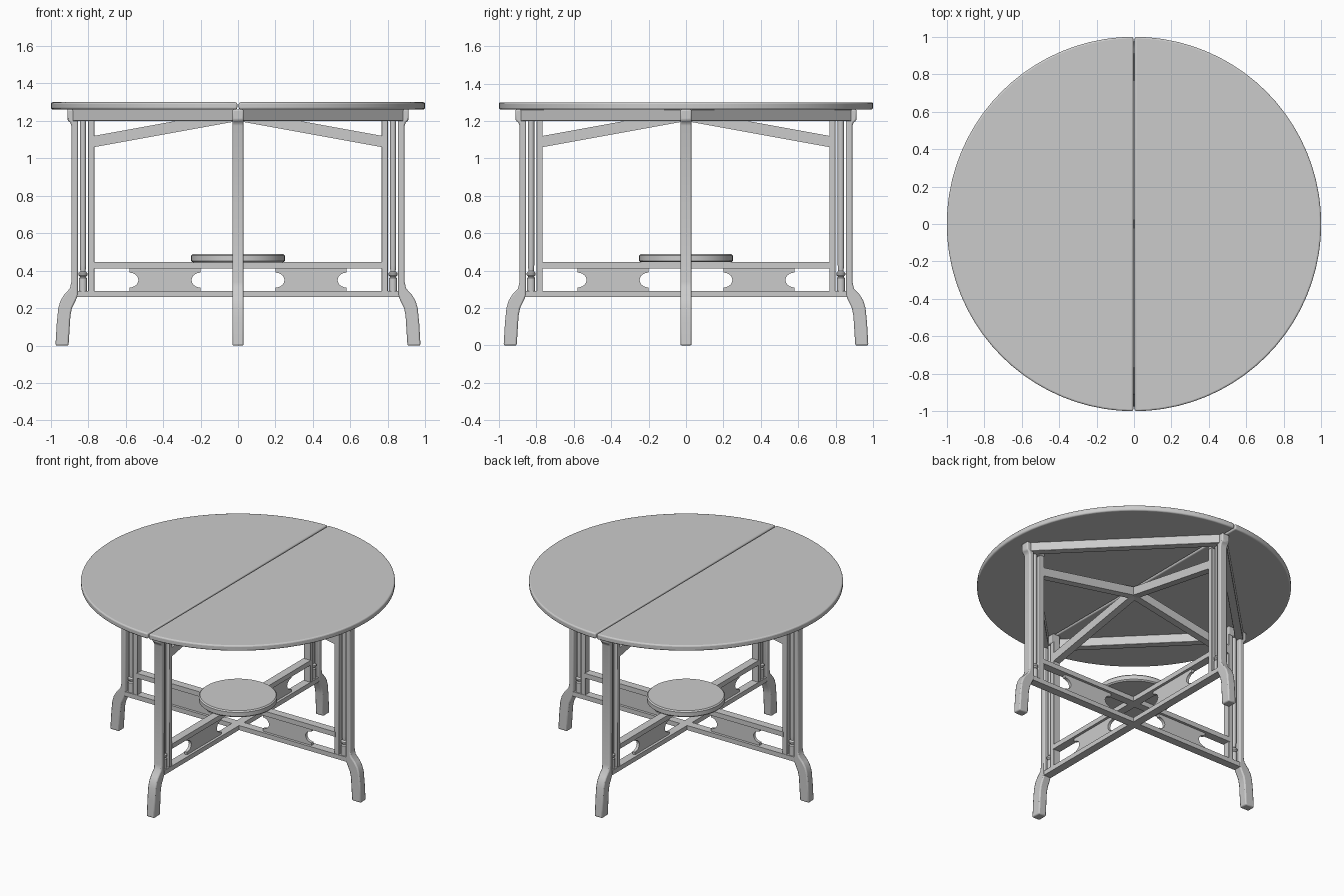
import bpy
import bmesh
from math import pi, cos, sin, radians
from mathutils import Matrix, Vector

if "Cube" in bpy.data.objects:
    bpy.data.objects.remove(bpy.data.objects["Cube"], do_unlink=True)

GREY = (0.6, 0.6, 0.6, 1.0)
grey = bpy.data.materials.new("plain grey")
grey.use_nodes = True
grey.diffuse_color = GREY
grey.node_tree.nodes["Principled BSDF"].inputs["Base Color"].default_value = GREY


def finish(name, bm, bevel=0.0, segments=2, smooth=True):
    """Turn a bmesh into an object with clean normals, bevel and shading."""
    bmesh.ops.recalc_face_normals(bm, faces=bm.faces)
    mesh = bpy.data.meshes.new(name)
    bm.to_mesh(mesh)
    bm.free()
    mesh.materials.append(grey)
    obj = bpy.data.objects.new(name, mesh)
    bpy.context.collection.objects.link(obj)
    if bevel:
        mod = obj.modifiers.new("edge", "BEVEL")
        mod.width, mod.segments = bevel, segments
        mod.limit_method, mod.angle_limit = "ANGLE", radians(40)
    if smooth:
        bpy.ops.object.select_all(action="DESELECT")
        obj.select_set(True)
        bpy.context.view_layer.objects.active = obj
        bpy.ops.object.shade_smooth_by_angle(angle=radians(35))
    return obj


def extrude(points, axis, low, high):
    """Extrude a flat outline along y (outline in x, z) or z (outline in x, y)."""
    bm = bmesh.new()
    place = (lambda a, b: (a, low, b)) if axis == "y" else (lambda a, b: (a, b, low))
    face = bm.faces.new([bm.verts.new(place(a, b)) for a, b in points])
    out = bmesh.ops.extrude_face_region(bm, geom=[face])
    shift = Vector((0, high - low, 0) if axis == "y" else (0, 0, high - low))
    bmesh.ops.translate(bm, verts=[g for g in out["geom"] if isinstance(g, bmesh.types.BMVert)], vec=shift)
    return bm


def lathe(profile, steps, x=0.0):
    """Revolve a radius/height profile about a vertical axis at x."""
    bm = bmesh.new()
    verts = [bm.verts.new((r, 0, z)) for r, z in profile]
    edges = [bm.edges.new(pair) for pair in zip(verts, verts[1:])]
    bmesh.ops.spin(bm, geom=verts + edges, cent=(0, 0, 0), axis=(0, 0, 1), angle=2 * pi, steps=steps)
    bmesh.ops.remove_doubles(bm, verts=bm.verts, dist=0.0002)
    bmesh.ops.translate(bm, verts=bm.verts, vec=(x, 0, 0))
    return bm


def rect(x0, x1, z0, z1):
    return [(x0, z0), (x1, z0), (x1, z1), (x0, z1)]


def mitred(end, w):
    """Plan of a rail whose inner end fits against its three neighbours."""
    return [(0, 0), (w, -w), (end, -w), (end, w), (w, w)]


# Two half-round leaves of the top
for side, label in ((1, "left"), (-1, "right")):
    arc = [(side * max(0.004, cos(t)), sin(t)) for t in (-pi / 2 + pi * i / 40 for i in range(41))]
    finish("top_leaf_" + label, extrude(arc, "z", 1.262, 1.30), 0.009, 3)

# Small round shelf
finish("round_shelf", lathe([(0, 0.445), (0.242, 0.445), (0.25, 0.453), (0.25, 0.482),
                             (0.242, 0.49), (0, 0.49)], 48))

# Outlines shared by the four arms of the frame
leg_outline = [(0.905, 0), (0.975, 0), (0.968, 0.12), (0.96, 0.2), (0.948, 0.24), (0.93, 0.27),
               (0.898, 0.305), (0.89, 0.34), (0.89, 1.175), (0.895, 1.19), (0.912, 1.205),
               (0.912, 1.262), (0.855, 1.262), (0.855, 0.27), (0.865, 0.245), (0.887, 0.2), (0.895, 0.16)]
brace_outline = [(0, 1.2), (0.77, 1.06), (0.77, 1.12), (0, 1.26)]


def scallop(x, sign):
    """Concave end of a panel, from bottom to top."""
    curve = [(x + sign * 0.048 * sin(pi * i / 10), 0.35 - 0.04 * cos(pi * i / 10)) for i in range(11)]
    return [(x, 0.29)] + curve + [(x, 0.412)]


panel_outline = scallop(0.2, 1) + scallop(0.58, -1)[::-1]
spindle_profile = [(0, 0.29), (0.022, 0.29), (0.022, 0.36), (0.015, 0.367), (0.024, 0.377),
                   (0.024, 0.388), (0.014, 0.397), (0.017, 0.43), (0.017, 1.2), (0, 1.2)]

for i, label in enumerate(("left", "back", "right", "front")):
    parts = [
        finish(label + "_leg", extrude(leg_outline, "y", -0.03, 0.03), 0.008),
        finish(label + "_inner_post", extrude(rect(0.766, 0.8, 0.285, 1.21), "y", -0.025, 0.025), 0.004),
        finish(label + "_spindle", lathe(spindle_profile, 16, 0.828)),
        finish(label + "_lower_rail", extrude(mitred(0.865, 0.028), "z", 0.26, 0.292), smooth=False),
        finish(label + "_upper_rail", extrude(mitred(0.775, 0.028), "z", 0.412, 0.446), smooth=False),
        finish(label + "_panel", extrude(panel_outline, "y", -0.01, 0.01)),
        finish(label + "_brace", extrude(brace_outline, "y", -0.025, 0.025), smooth=False),
    ]
    # Post caps tie the spindle and inner post to the leg top
    parts.append(finish(label + "_post_cap", extrude(rect(0.766, 0.87, 1.2, 1.262), "y", -0.028, 0.028), 0.004))
    for part in parts:
        part.matrix_world = Matrix.Rotation(i * pi / 2, 4, "Z")

    # Apron rail running diagonally to the next leg
    apron = finish(label + "_apron", extrude(rect(-0.61, 0.61, 1.2, 1.262), "y", -0.025, 0.025), 0.003)
    apron.matrix_world = Matrix.Rotation(i * pi / 2 - pi / 4, 4, "Z") @ Matrix.Translation((0, 0.62, 0))
